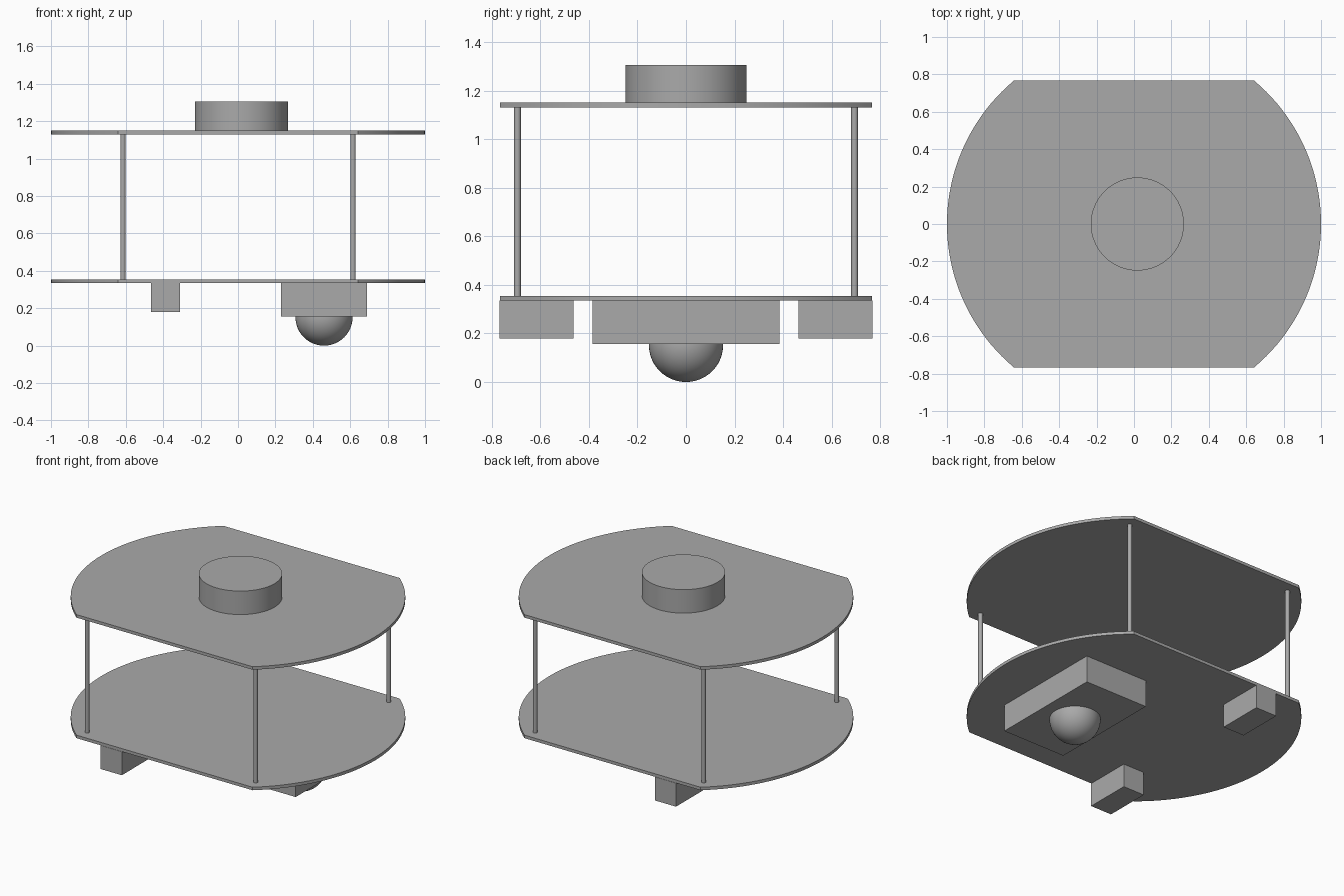
import bpy, bmesh, math
from mathutils import Matrix, Vector

cube = bpy.data.objects.get("Cube")
if cube:
    bpy.data.objects.remove(cube, do_unlink=True)

grey = bpy.data.materials.new("plain grey")
grey.use_nodes = True
colour = (0.4, 0.4, 0.4, 1)
grey.diffuse_color = colour
grey.node_tree.nodes["Principled BSDF"].inputs["Base Color"].default_value = colour


def finish(name, bm, smooth=False):
    bmesh.ops.recalc_face_normals(bm, faces=bm.faces)
    mesh = bpy.data.meshes.new(name)
    bm.to_mesh(mesh)
    bm.free()
    mesh.materials.append(grey)
    obj = bpy.data.objects.new(name, mesh)
    bpy.context.collection.objects.link(obj)
    if smooth:
        bpy.ops.object.select_all(action='DESELECT')
        obj.select_set(True)
        bpy.context.view_layer.objects.active = obj
        bpy.ops.object.shade_smooth_by_angle(angle=math.radians(30))
    return obj


def box(name, low, high):
    low, high = Vector(low), Vector(high)
    bm = bmesh.new()
    bmesh.ops.create_cube(bm, size=1, matrix=Matrix.Translation((low + high) / 2)
                          @ Matrix.Diagonal((*(high - low), 1)))
    return finish(name, bm)


def cylinder(name, x, y, z0, z1, radius, sides):
    bm = bmesh.new()
    bmesh.ops.create_cone(bm, cap_ends=True, segments=sides, radius1=radius, radius2=radius,
                          depth=z1 - z0, matrix=Matrix.Translation((x, y, (z0 + z1) / 2)))
    return finish(name, bm, True)


def deck(name, z0, z1):
    # Round plate with the front and back sliced off flat
    half, steps = math.radians(50), 40
    bm = bmesh.new()
    ring = []
    for side in (0, math.pi):
        for i in range(steps + 1):
            a = side - half + 2 * half * i / steps
            ring.append(bm.verts.new((math.cos(a), math.sin(a), z0)))
    face = bm.faces.new(ring)
    top = bmesh.ops.extrude_face_region(bm, geom=[face])["geom"]
    bmesh.ops.translate(bm, vec=(0, 0, z1 - z0),
                        verts=[v for v in top if isinstance(v, bmesh.types.BMVert)])
    return finish(name, bm, True)


LOWER, LOWER_TOP, UPPER, UPPER_TOP = 0.335, 0.355, 1.13, 1.15

# Decks and the round sensor on top
deck("lower_deck", LOWER, LOWER_TOP)
deck("upper_deck", UPPER, UPPER_TOP)
cylinder("top_sensor", 0.018, 0, UPPER_TOP, 1.305, 0.249, 64)

# Four corner posts, and two wheel blocks underneath
for y, end in ((-1, "front"), (1, "back")):
    for x, side in ((-1, "right"), (1, "left")):
        cylinder(f"{end}_{side}_post", 0.615 * x, 0.694 * y, LOWER_TOP, UPPER, 0.014, 24)
    box(f"{end}_wheel_block", (-0.465, min(0.464 * y, 0.768 * y), 0.18),
        (-0.31, max(0.464 * y, 0.768 * y), LOWER))

# Caster housing with its ball
box("caster_housing", (0.23, -0.384, 0.157), (0.69, 0.384, LOWER))
bm = bmesh.new()
bmesh.ops.create_uvsphere(bm, u_segments=48, v_segments=24, radius=0.153,
                          matrix=Matrix.Translation((0.46, 0, 0.153)))
finish("caster_ball", bm, True)
